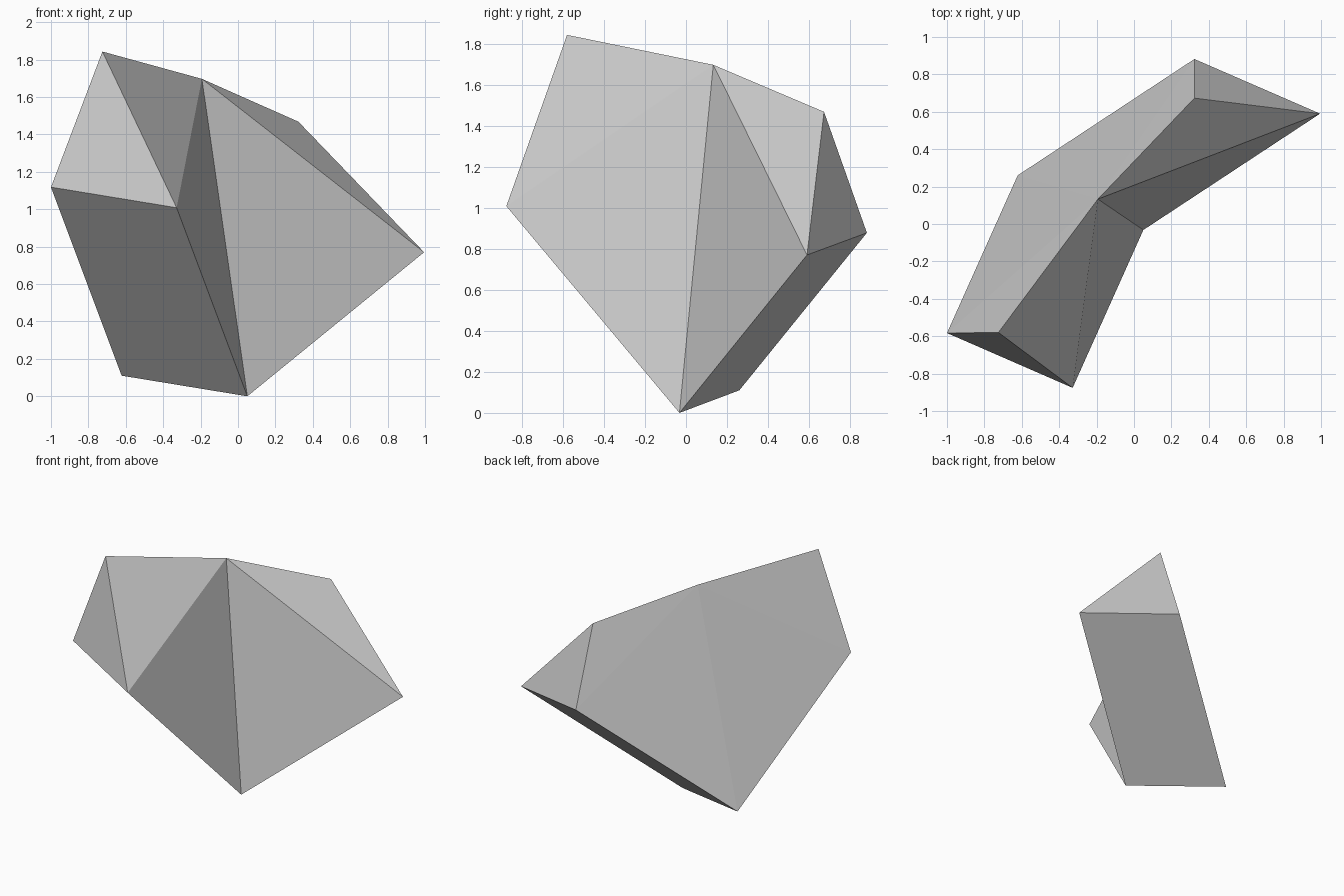
import bpy, bmesh

if "Cube" in bpy.data.objects:
    bpy.data.objects.remove(bpy.data.objects["Cube"])

# Corner points of the faceted rock, named by position
corners = {
    "peak": (-0.725, -0.58, 1.843), "ridge": (-0.193, 0.133, 1.697), "shoulder": (0.323, 0.673, 1.468),
    "right_tip": (0.995, 0.59, 0.77), "foot": (0.05, -0.032, 0.0), "back_foot": (-0.622, 0.26, 0.11),
    "left_tip": (-1.0, -0.583, 1.118), "front_tip": (-0.328, -0.876, 1.008), "back_tip": (0.323, 0.882, 0.878),
}

# Flat facets around the solid
facets = [
    "left_tip front_tip foot back_foot",      # left underside
    "foot right_tip back_tip back_foot",      # right underside
    "peak left_tip front_tip",                # left end
    "shoulder right_tip back_tip",            # right end
    "peak front_tip ridge",                   # front creases
    "front_tip foot ridge",
    "ridge foot right_tip",
    "ridge right_tip shoulder",
]

bm = bmesh.new()
v = {name: bm.verts.new(co) for name, co in corners.items()}
for facet in facets:
    bm.faces.new([v[n] for n in facet.split()])

# Slightly bulged back, fanned out from the ridge
rim = ["peak", "left_tip", "back_foot", "back_tip", "shoulder"]
for a, b in zip(rim, rim[1:]):
    bm.faces.new((v["ridge"], v[a], v[b]))

bmesh.ops.recalc_face_normals(bm, faces=bm.faces)
mesh = bpy.data.meshes.new("faceted_rock")
bm.to_mesh(mesh)
bm.free()
bpy.context.collection.objects.link(bpy.data.objects.new("faceted_rock", mesh))
